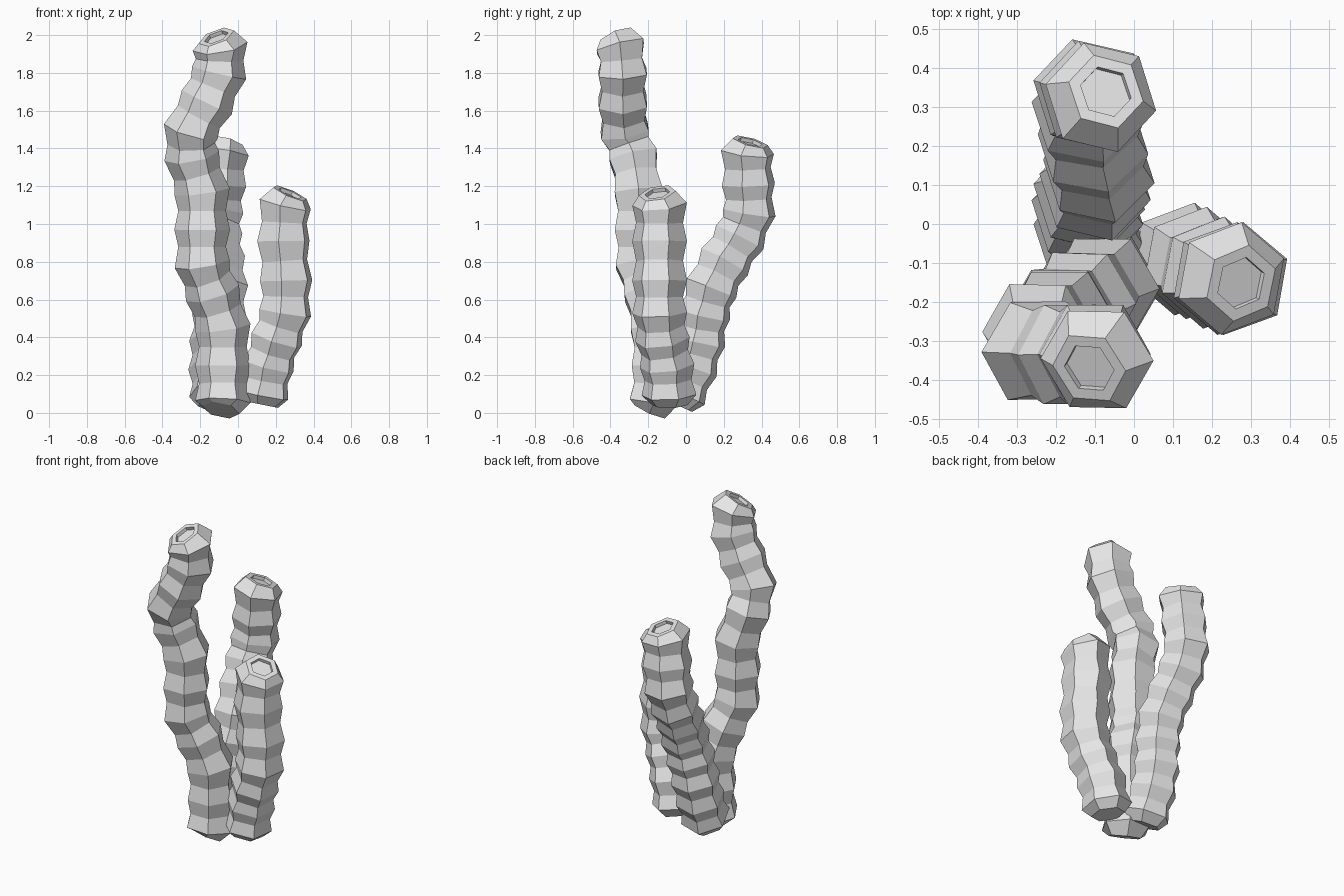
import bpy, bmesh, math
from mathutils import Vector

cube = bpy.data.objects.get("Cube")
if cube:
    bpy.data.objects.remove(cube, do_unlink=True)

grey = bpy.data.materials.new("plain grey")
grey.use_nodes = True
colour = (0.8, 0.8, 0.8, 1)
grey.diffuse_color = colour
grey.node_tree.nodes["Principled BSDF"].inputs["Base Color"].default_value = colour

SIDES = 6
RIDGE, VALLEY, CAP, HOLE = 0.147, 0.126, 0.1, 0.068
HOLE_DEPTH = 0.02


def add_ring(bm, centre, axis, radius, phase):
    """Hexagonal ring of vertices, square to the axis."""
    turn = Vector((0, 0, 1)).rotation_difference(axis)
    ring = []
    for i in range(SIDES):
        a = math.radians(phase) + math.tau * i / SIDES
        flat = Vector((math.cos(a), math.sin(a), 0)) * radius
        ring.append(bm.verts.new(centre + turn @ flat))
    return ring


def ribbed_stalk(name, phase, points):
    """Points run from the base cap, through each ridge, to the top rim."""
    pts = [Vector(p) for p in points]
    last = len(pts) - 1
    bm = bmesh.new()
    rings = []
    for i, p in enumerate(pts):
        before, after = pts[max(i - 1, 0)], pts[min(i + 1, last)]
        if i == last - 1:
            axis = (after - p).normalized() + (p - before).normalized()
        else:
            axis = after - before
        axis.normalize()
        radius = CAP if i in (0, last) else RIDGE
        rings.append(add_ring(bm, p, axis, radius, phase))
        # narrow waist between neighbouring ridges
        if 0 < i < last - 1:
            rings.append(add_ring(bm, (p + after) / 2, (after - p).normalized(), VALLEY, phase))
    # sunken mouth in the top
    rings.append(add_ring(bm, pts[-1], axis, HOLE, phase))
    rings.append(add_ring(bm, pts[-1] - axis * HOLE_DEPTH, axis, HOLE, phase))
    for low, high in zip(rings, rings[1:]):
        for i in range(SIDES):
            j = (i + 1) % SIDES
            bm.faces.new((low[i], low[j], high[j], high[i]))
    bm.faces.new(rings[0][::-1])
    bm.faces.new(rings[-1])
    bmesh.ops.recalc_face_normals(bm, faces=bm.faces)
    mesh = bpy.data.meshes.new(name)
    bm.to_mesh(mesh)
    bm.free()
    mesh.materials.append(grey)
    obj = bpy.data.objects.new(name, mesh)
    bpy.context.collection.objects.link(obj)


# tall stalk at the front
ribbed_stalk("tall_front_stalk", 0, [
    (-0.09, -0.19, 0.015), (-0.08, -0.17, 0.06), (-0.08, -0.16, 0.25),
    (-0.08, -0.165, 0.45), (-0.135, -0.2, 0.635), (-0.19, -0.245, 0.79),
    (-0.19, -0.25, 0.97), (-0.19, -0.25, 1.17), (-0.245, -0.28, 1.36),
    (-0.25, -0.325, 1.49), (-0.165, -0.335, 1.645), (-0.1, -0.335, 1.8),
    (-0.095, -0.348, 1.94), (-0.115, -0.37, 1.99)])

# middle stalk, leaning to the back
ribbed_stalk("back_stalk", -13, [
    (-0.115, -0.055, 0.045), (-0.115, -0.03, 0.1), (-0.12, 0.03, 0.24),
    (-0.115, 0.07, 0.38), (-0.1, 0.095, 0.52), (-0.09, 0.135, 0.66),
    (-0.105, 0.205, 0.8), (-0.12, 0.285, 0.93), (-0.115, 0.335, 1.06),
    (-0.1, 0.33, 1.21), (-0.085, 0.325, 1.38), (-0.072, 0.34, 1.435)])

# short stalk on the left
ribbed_stalk("short_left_stalk", 20, [
    (0.12, -0.09, 0.045), (0.13, -0.09, 0.095), (0.16, -0.1, 0.25),
    (0.205, -0.125, 0.39), (0.25, -0.14, 0.53), (0.255, -0.14, 0.7),
    (0.24, -0.14, 0.91), (0.25, -0.14, 1.105), (0.275, -0.152, 1.163)])
